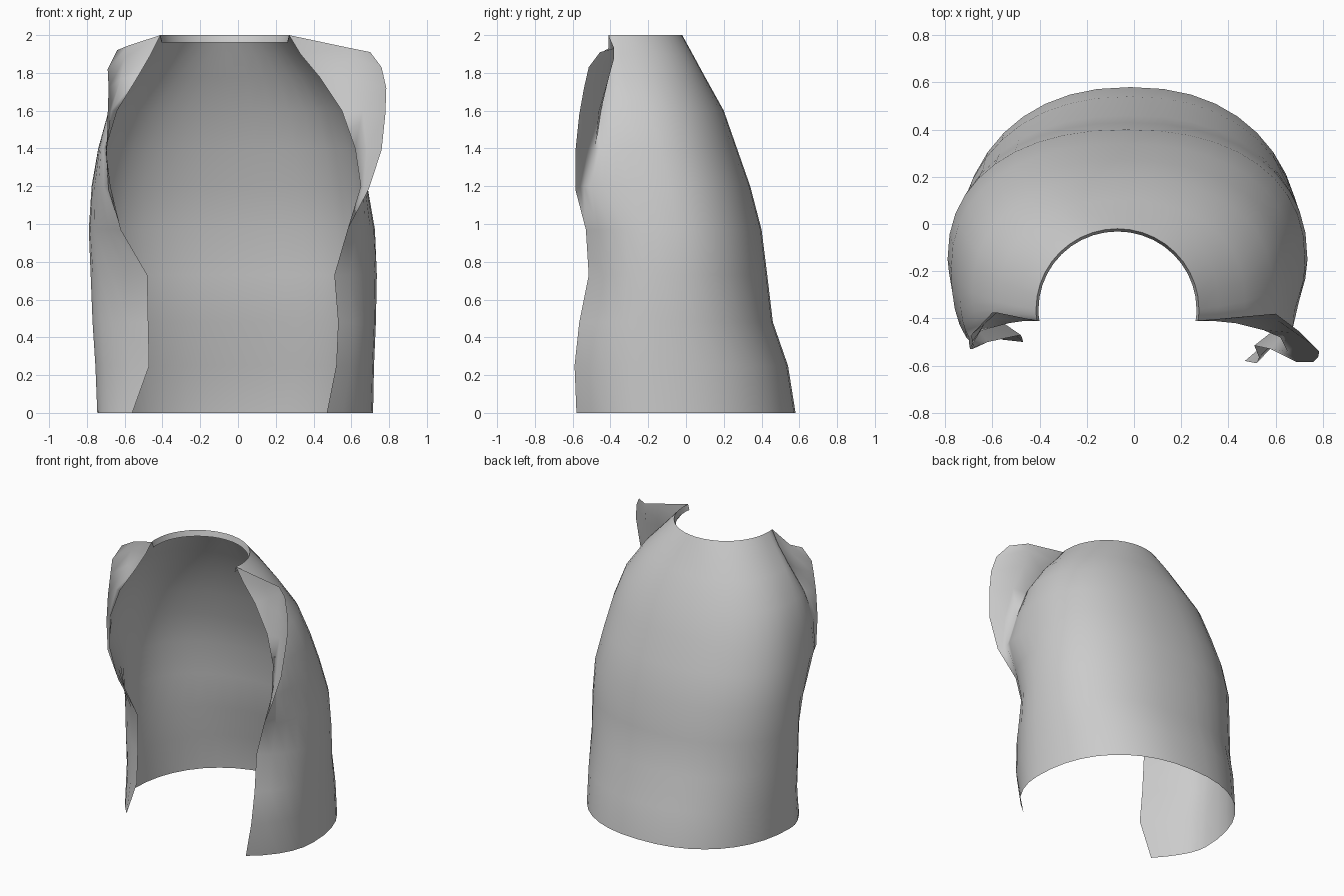
import bpy, bmesh, math

if "Cube" in bpy.data.objects:
    bpy.data.objects.remove(bpy.data.objects["Cube"])

cloth = bpy.data.materials.new("grey cloth")
cloth.diffuse_color = (0.6, 0.6, 0.6, 1)
cloth.use_nodes = True
cloth.node_tree.nodes["Principled BSDF"].inputs["Base Color"].default_value = cloth.diffuse_color

# Per height: z, left x, right x, widest y, back y, left front edge, right front edge
LEVELS = [
    (0.00, -.745, .715, -.15, .58, (-.56, -.49), (.47, -.58)),
    (0.25, -.755, .72, -.15, .54, (-.47, -.50), (.52, -.59)),
    (0.48, -.77, .73, -.15, .46, (-.475, -.48), (.53, -.565)),
    (0.73, -.78, .735, -.15, .43, (-.48, -.47), (.51, -.515)),
    (0.97, -.79, .725, -.15, .40, (-.62, -.50), (.58, -.53)),
    (1.20, -.775, .685, -.19, .34, (-.675, -.52), (.65, -.54)),
    (1.40, -.74, .65, -.24, .27, (-.70, -.48), (.62, -.48)),
    (1.60, -.685, .59, -.29, .20, (-.64, -.45), (.55, -.45)),
    (1.78, -.575, .47, -.33, .10, (-.53, -.42), (.43, -.42)),
    (1.90, -.485, .36, -.35, .035, (-.46, -.41), (.33, -.41)),
    (2.00, -.415, .275, -.36, -.02, (-.41, -.41), (.27, -.41)),
]
# Lapel rows from height 1.2 up: middle point, then free edge
LAPEL_R = [
    ((.67, -.56, 1.2), (.69, -.585, 1.18)),
    ((.68, -.52, 1.4), (.76, -.585, 1.39)),
    ((.66, -.46, 1.6), (.78, -.565, 1.58)),
    ((.61, -.41, 1.77), (.785, -.54, 1.72)),
    ((.60, -.38, 1.88), (.76, -.515, 1.83)),
    ((.60, -.38, 1.93), (.70, -.455, 1.91)),
]
LAPEL_L = [
    ((-.68, -.525, 1.2), (-.685, -.53, 1.18)),
    ((-.70, -.50, 1.4), (-.695, -.53, 1.39)),
    ((-.67, -.45, 1.6), (-.69, -.52, 1.58)),
    ((-.62, -.40, 1.77), (-.685, -.50, 1.72)),
    ((-.60, -.375, 1.88), (-.69, -.47, 1.82)),
    ((-.58, -.375, 1.945), (-.64, -.43, 1.92)),
]


def front(side, y0, edge, bulge, n=5):
    """Curve from the widest point round to the front edge."""
    pts = []
    cy = y0 + (edge[1] - y0) * bulge
    for i in range(1, n + 1):
        t = i / n
        pts.append(((1 - t * t) * side + t * t * edge[0],
                    (1 - t) ** 2 * y0 + 2 * t * (1 - t) * cy + t * t * edge[1]))
    return pts


def section(z, xl, xr, y0, yb, el, er, n=20):
    """Open outline running from left front edge round the back to the right."""
    cx, a = (xl + xr) / 2, (xr - xl) / 2
    p = 2 / (2.0 if z > 1.95 else 2.25)      # slightly squared back
    arc = []
    for i in range(n + 1):
        c, s = math.cos(math.pi * i / n), max(0, math.sin(math.pi * i / n))
        arc.append((cx - a * math.copysign(abs(c) ** p, c), y0 + (yb - y0) * s ** p))
    bl, br = (.4, .58) if z < 1 else (.75, .75)
    pts = front(xl, y0, el, bl)[::-1] + arc + front(xr, y0, er, br)
    return [(x, y, z) for x, y in pts]


def loft(name, rows, angle):
    bm = bmesh.new()
    grid = [[bm.verts.new(p) for p in row] for row in rows]
    for a, b in zip(grid, grid[1:]):
        for i in range(len(a) - 1):
            bm.faces.new((a[i], b[i], b[i + 1], a[i + 1]))
    bmesh.ops.remove_doubles(bm, verts=bm.verts[:], dist=1e-4)
    loose = [e for e in bm.edges if not e.link_faces]
    bmesh.ops.delete(bm, geom=loose, context='EDGES')
    me = bpy.data.meshes.new(name)
    bm.to_mesh(me)
    bm.free()
    me.materials.append(cloth)
    ob = bpy.data.objects.new(name, me)
    bpy.context.collection.objects.link(ob)
    bpy.ops.object.select_all(action='DESELECT')
    ob.select_set(True)
    bpy.context.view_layer.objects.active = ob
    bpy.ops.object.shade_smooth_by_angle(angle=math.radians(angle))


# Draped body with folded-back lapels; lapels collapse onto the edge low down
rows = []
for i, level in enumerate(LEVELS):
    row = section(*level)
    if i < 5:
        left, right = [row[0]] * 2, [row[-1]] * 2
    else:
        left, right = list(LAPEL_L[i - 5])[::-1], list(LAPEL_R[i - 5])
    rows.append(left + row + right)
loft("cape_body", rows, 95)

# Turned-in neck hem
neck = section(*LEVELS[-1])
cx, cy = -.07, -.41
hem = [(cx + (x - cx) * .97, cy + (y - cy) * .97, 1.96) for x, y, z in neck]
loft("neck_hem", [neck, hem], 60)
